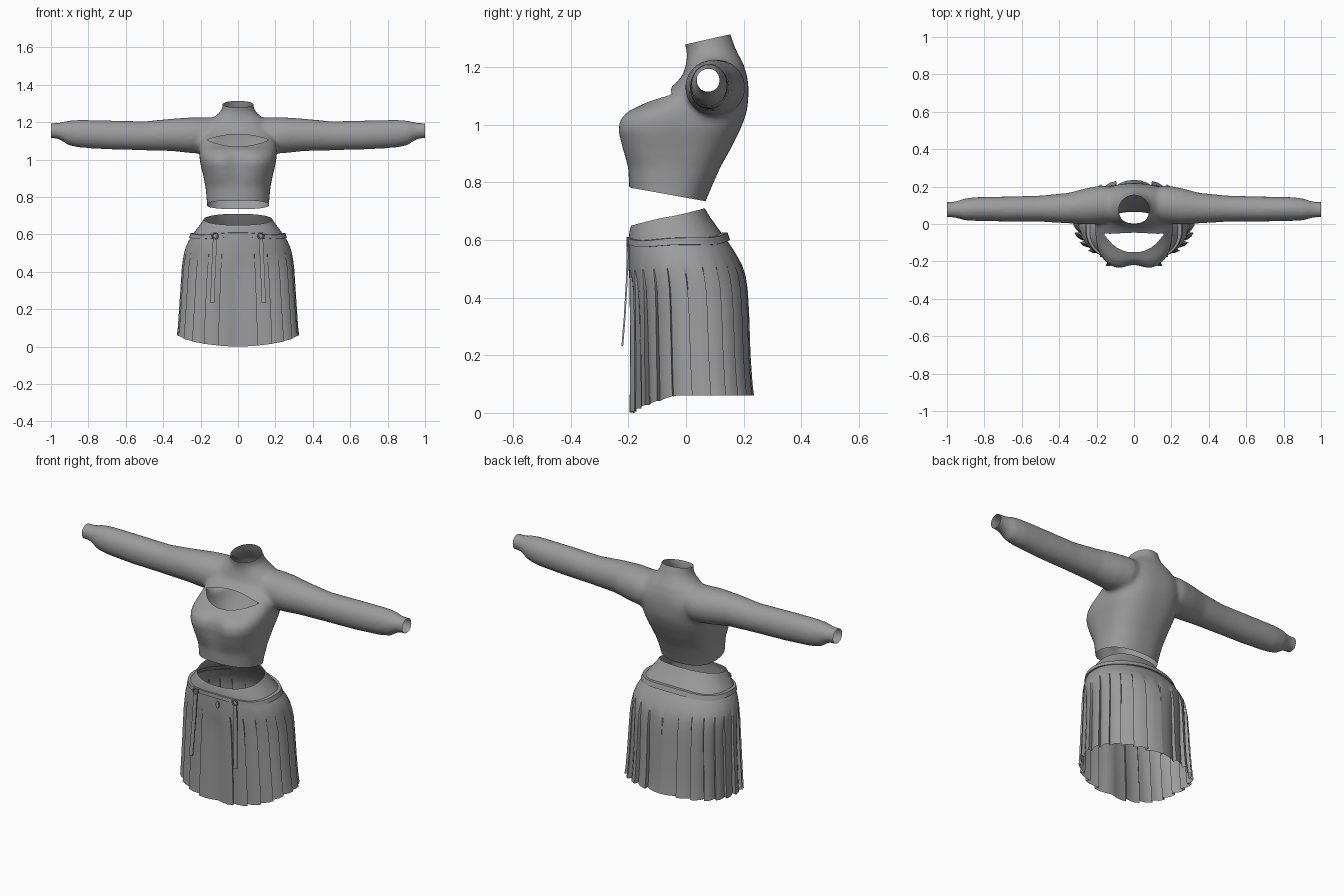
import bpy, bmesh, math
from mathutils import Vector

if "Cube" in bpy.data.objects:
    bpy.data.objects.remove(bpy.data.objects["Cube"])

grey = bpy.data.materials.new("grey_cloth")
grey.diffuse_color = (0.33, 0.33, 0.33, 1)
grey.use_nodes = True
grey.node_tree.nodes["Principled BSDF"].inputs["Base Color"].default_value = grey.diffuse_color


def finish(name, bm, angle=35):
    me = bpy.data.meshes.new(name)
    bm.to_mesh(me)
    bm.free()
    me.materials.append(grey)
    ob = bpy.data.objects.new(name, me)
    bpy.context.collection.objects.link(ob)
    bpy.ops.object.select_all(action='DESELECT')
    ob.select_set(True)
    bpy.context.view_layer.objects.active = ob
    bpy.ops.object.shade_smooth_by_angle(angle=math.radians(angle))
    return ob


def loft(bm, rings, closed=True, caps=False):
    vs = [[bm.verts.new(p) for p in r] for r in rings]
    n = len(vs[0])
    for a, b in zip(vs, vs[1:]):
        for i in range(n if closed else n - 1):
            j = (i + 1) % n
            bm.faces.new((a[i], a[j], b[j], b[i]))
    if caps:
        bm.faces.new(vs[0][::-1])
        bm.faces.new(vs[-1])


def section(t, w, yf, yb, n=2.3):
    """Point on a rounded oval; t = 0 is the front, pi the back."""
    s, c = math.sin(t), math.cos(t)
    x = w * math.copysign(abs(s) ** (2 / n), s)
    y = (yf + yb) / 2 - (yb - yf) / 2 * math.copysign(abs(c) ** (2 / n), c)
    return x, y


# --- Sweater: solid torso and sleeves, fused, smoothed, then cut open ---
torso = [  # z, half width, front y, back y, roundness, chest dip
    (0.69, .165, -.19, .05, 2.3, 0), (0.78, .167, -.197, .087, 2.4, 0),
    (0.85, .173, -.205, .118, 2.5, .005), (0.92, .187, -.232, .157, 2.6, .02),
    (0.98, .202, -.248, .187, 2.7, .03), (1.02, .207, -.240, .203, 2.7, .028),
    (1.05, .207, -.205, .212, 2.6, .015), (1.075, .207, -.145, .215, 2.6, .005),
    (1.105, .205, -.09, .217, 2.6, 0), (1.135, .20, -.045, .217, 2.5, 0),
    (1.17, .18, -.012, .212, 2.3, 0), (1.21, .15, .0, .20, 2.2, 0),
    (1.24, .11, .004, .184, 2.1, 0), (1.265, .088, .0, .172, 2, 0),
    (1.31, .08, -.014, .156, 2, 0), (1.37, .08, -.03, .14, 2, 0)]
sleeve = [  # x, centre y, centre z, radius y, radius z
    (.06, .10, 1.14, .085, .085), (.17, .105, 1.128, .102, .098),
    (.25, .095, 1.13, .098, .096), (.35, .085, 1.132, .082, .087),
    (.5, .082, 1.127, .070, .078), (.7, .08, 1.132, .067, .078),
    (.85, .08, 1.138, .064, .074), (.91, .078, 1.143, .058, .066),
    (.945, .077, 1.151, .046, .048), (.97, .077, 1.154, .042, .042),
    (1.04, .077, 1.155, .041, .041)]
bm = bmesh.new()
rings = []
for z, w, yf, yb, n, dip in torso:
    ring = []
    for i in range(64):
        t = i / 64 * math.tau
        x, y = section(t, w, yf, yb, n)
        if math.cos(t) > 0:
            y += dip * math.exp(-(x / .06) ** 2)
        ring.append((x, y, z))
    rings.append(ring)
loft(bm, rings, caps=True)
for side in (-1, 1):
    loft(bm, [[(side * x, cy + ry * math.cos(a * math.tau / 32),
                cz + rz * math.sin(a * math.tau / 32)) for a in range(32)]
              for x, cy, cz, ry, rz in sleeve], caps=True)
bmesh.ops.recalc_face_normals(bm, faces=bm.faces)
solid = finish("sweater_solid", bm)
rm = solid.modifiers.new("fuse", 'REMESH')
rm.mode = 'VOXEL'
rm.voxel_size = .01
sm = solid.modifiers.new("soften", 'SMOOTH')
sm.factor, sm.iterations = .5, 12
bm = bmesh.new()
bm.from_object(solid, bpy.context.evaluated_depsgraph_get())
bpy.data.objects.remove(solid)

# Open the hem, the collar and both cuffs
for co, no in (((0, -.195, .782), (0, -.047, -.26)), ((0, -.005, 1.278), (0, -.035, .155)),
               ((1, 0, 0), (1, 0, 0)), ((-1, 0, 0), (-1, 0, 0))):
    bmesh.ops.bisect_plane(bm, geom=bm.verts[:] + bm.edges[:] + bm.faces[:], dist=1e-5,
                           plane_co=co, plane_no=Vector(no).normalized(), clear_outer=True)


# Lens-shaped chest opening
def lens(x):
    k = max(0, 1 - (x / .165) ** 2)
    return 1.105 - .035 * k, 1.105 + .03 * k


hole = []
for f in bm.faces:
    c = f.calc_center_median()
    lo, hi = lens(c.x)
    if c.y < .02 and abs(c.x) < .165 and lo < c.z < hi:
        hole.append(f)
bmesh.ops.delete(bm, geom=hole, context='FACES')
for v in bm.verts:
    if v.is_boundary and v.co.y < .02 and abs(v.co.x) < .18 and 1.05 < v.co.z < 1.16:
        dz = min((h - v.co.z for h in lens(v.co.x)), key=abs)
        v.co += Vector((0, 1.38 * dz, dz))
for f in bm.faces:
    f.material_index = 0
finish("sweater", bm, 60)

# --- Pleated skirt: half outline from front to back, mirrored ---
PLEATS = 12
skirt = [  # front z, back z, half width, front y, back y, pleat strength
    (.65, .71, .183, -.19, .065, 0), (.635, .68, .198, -.195, .083, 0),
    (.615, .645, .219, -.198, .108, 0), (.59, .605, .244, -.2, .138, 0),
    (.56, .57, .264, -.2, .162, 0), (.53, .54, .278, -.2, .18, 0),
    (.495, .51, .288, -.2, .196, .05), (.46, .475, .294, -.2, .207, .3),
    (.42, .43, .300, -.2, .214, .5), (.35, .35, .305, -.2, .219, .65),
    (.2, .2, .315, -.2, .224, .85), (.1, .1, .322, -.201, .231, .95),
    (None, None, .327, -.202, .236, 1)]
rings = []
for zf, zb, w, yf, yb, k in skirt:
    ring = []
    for p in range(PLEATS + 1):
        for u, d in ((0, -1), (.3, -.55), (.65, -.15), (.93 + .13 * k, 0)):
            if p == PLEATS and u:
                break
            t = min(math.pi, (p + u) / PLEATS * math.pi)
            g = d * .024 * k
            x, y = section(t, w + g, yf - g, yb + g)
            if zf is None:
                z = .06 * min(1, t / 1.35) ** 1.5
            else:
                z = zf + (zb - zf) * (1 - math.cos(t)) / 2
            ring.append((max(0, x) if 0 < t < math.pi else 0, y, z))
    rings.append(ring)
bm = bmesh.new()
loft(bm, rings, closed=False)
bmesh.ops.recalc_face_normals(bm, faces=bm.faces)
ob = finish("pleated_skirt", bm, 40)
mir = ob.modifiers.new("mirror", 'MIRROR')
mir.merge_threshold = .0005

# --- Loose belt around the hips ---
rings = []
for zf, zb, w, yf, yb in ((.583, .594, .249, -.201, .146), (.583, .596, .261, -.206, .153),
                          (.604, .622, .254, -.205, .144), (.606, .622, .234, -.199, .126)):
    ring = []
    for i in range(72):
        t = i / 72 * math.tau
        x, y = section(t, w, yf, yb)
        ring.append((x, y, zf + (zb - zf) * (1 - math.cos(t)) / 2
                     - .010 * abs(math.sin(t)) ** 2 + .004 * math.cos(4 * t)))
    rings.append(ring)
bm = bmesh.new()
loft(bm, rings)
finish("belt", bm)

# --- Belt rings and hanging straps, left and right ---
for side, label in ((-1, "left"), (1, "right")):
    bm = bmesh.new()
    R, r = .015, .004
    loop = [[(side * .122 + (R + r * math.cos(b)) * math.cos(a), -.203 + r * math.sin(b),
              .592 + (R + r * math.cos(b)) * math.sin(a))
             for b in (j * math.tau / 8 for j in range(8))]
            for a in (i * math.tau / 20 for i in range(21))]
    loft(bm, loop)
    bmesh.ops.remove_doubles(bm, verts=bm.verts, dist=1e-5)
    bmesh.ops.recalc_face_normals(bm, faces=bm.faces)
    finish(label + "_belt_ring", bm)
    bm = bmesh.new()
    loft(bm, [[(side * x + sx * .011, y + sy * .003, z)
               for sx, sy in ((-1, -1), (1, -1), (1, 1), (-1, 1))]
              for x, y, z in ((.123, -.202, .578), (.129, -.206, .45),
                              (.134, -.213, .33), (.138, -.221, .232))], caps=True)
    bmesh.ops.recalc_face_normals(bm, faces=bm.faces)
    finish(label + "_strap", bm)

# --- Small plain charm on the front of the yoke ---
bm = bmesh.new()
loft(bm, [[(.015 + .010 * math.cos(a), y, .552 + .02 * math.sin(a))
           for a in (i * math.tau / 12 for i in range(12))] for y in (-.207, -.199)], caps=True)
bmesh.ops.recalc_face_normals(bm, faces=bm.faces)
finish("front_charm", bm)
